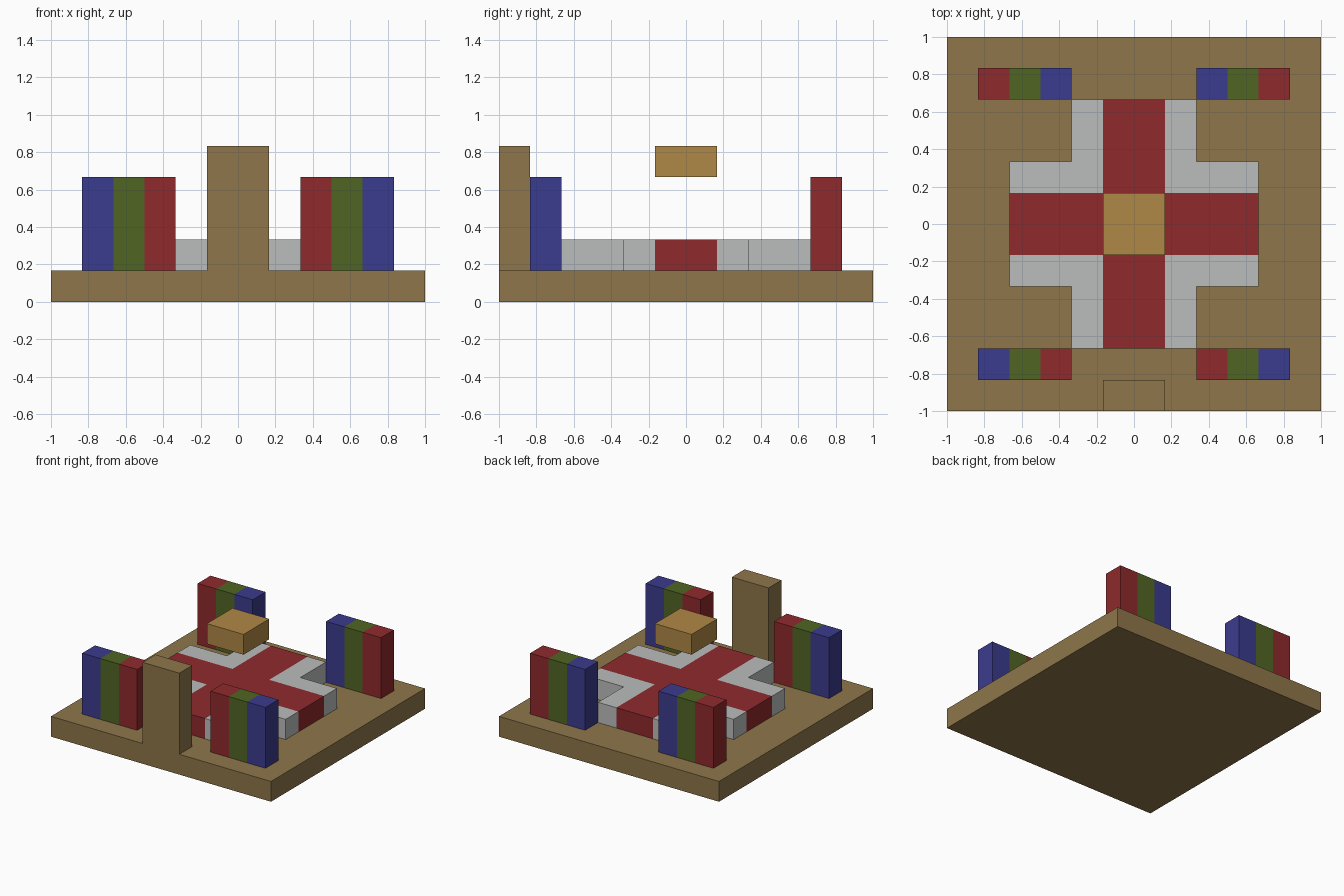
import bpy
import bmesh

U = 1 / 6  # one block of the layout

cube = bpy.data.objects.get("Cube")
if cube:
    bpy.data.objects.remove(cube, do_unlink=True)


def linear(c):
    c /= 255
    return c / 12.92 if c <= 0.04045 else ((c + 0.055) / 1.055) ** 2.4


def material(name, *rgb):
    mat = bpy.data.materials.new(name)
    mat.use_nodes = True
    colour = (*[linear(c) for c in rgb], 1)
    mat.diffuse_color = colour
    mat.node_tree.nodes["Principled BSDF"].inputs["Base Color"].default_value = colour
    return mat


brown = material("brown", 142, 118, 74)
tan = material("tan", 176, 136, 70)
grey = material("light_grey", 187, 189, 188)
red = material("red", 143, 42, 44)
green = material("green", 81, 101, 36)
blue = material("blue", 59, 59, 142)


def block(name, xs, ys, zs, mats, keep=lambda x, y: True, paint=lambda c: 0):
    """Extrude a grid of cells (edges xs, ys) between two heights, in layout units."""
    bm = bmesh.new()
    for x0, x1 in zip(xs, xs[1:]):
        for y0, y1 in zip(ys, ys[1:]):
            if keep((x0 + x1) / 2, (y0 + y1) / 2):
                corners = [(x0, y0), (x1, y0), (x1, y1), (x0, y1)]
                bm.faces.new([bm.verts.new((x, y, zs[0])) for x, y in corners])
    bmesh.ops.remove_doubles(bm, verts=bm.verts[:], dist=0.001)
    top = bmesh.ops.extrude_face_region(bm, geom=bm.faces[:], use_keep_orig=True)["geom"]
    for v in top:
        if isinstance(v, bmesh.types.BMVert):
            v.co.z = zs[1]
    bmesh.ops.recalc_face_normals(bm, faces=bm.faces[:])
    for f in bm.faces:
        f.material_index = paint(f.calc_center_median())
    bmesh.ops.scale(bm, vec=(U, U, U), verts=bm.verts[:])
    mesh = bpy.data.meshes.new(name)
    bm.to_mesh(mesh)
    bm.free()
    for mat in mats:
        mesh.materials.append(mat)
    obj = bpy.data.objects.new(name, mesh)
    bpy.context.collection.objects.link(obj)


# Ground slab, front post and floating centre block
block("base_slab", [-6, 6], [-6, 6], (0, 1), [brown])
block("front_post", [-1, 1], [-6, -5], (1, 5), [brown])
block("floating_block", [-1, 1], [-1, 1], (4, 5), [tan])

# Cross-shaped platform: red lanes with grey borders
steps = [-4, -2, -1, 1, 2, 4]
block("cross_platform", steps, steps, (1, 2), [red, grey],
      keep=lambda x, y: min(abs(x), abs(y)) < 2,
      paint=lambda c: 0 if min(abs(c.x), abs(c.y)) < 1 else 1)

# Striped corner walls, mirrored left to right
for side, s in (("left", 1), ("right", -1)):
    for end, y, stripes in (("front", -5, [red, green, blue]),
                            ("back", 4, [blue, green, red])):
        block(f"{end}_{side}_striped_wall", [s * x for x in (2, 3, 4, 5)],
              [y, y + 1], (1, 4), stripes,
              paint=lambda c: max(0, min(2, int(abs(c.x) - 2))))
